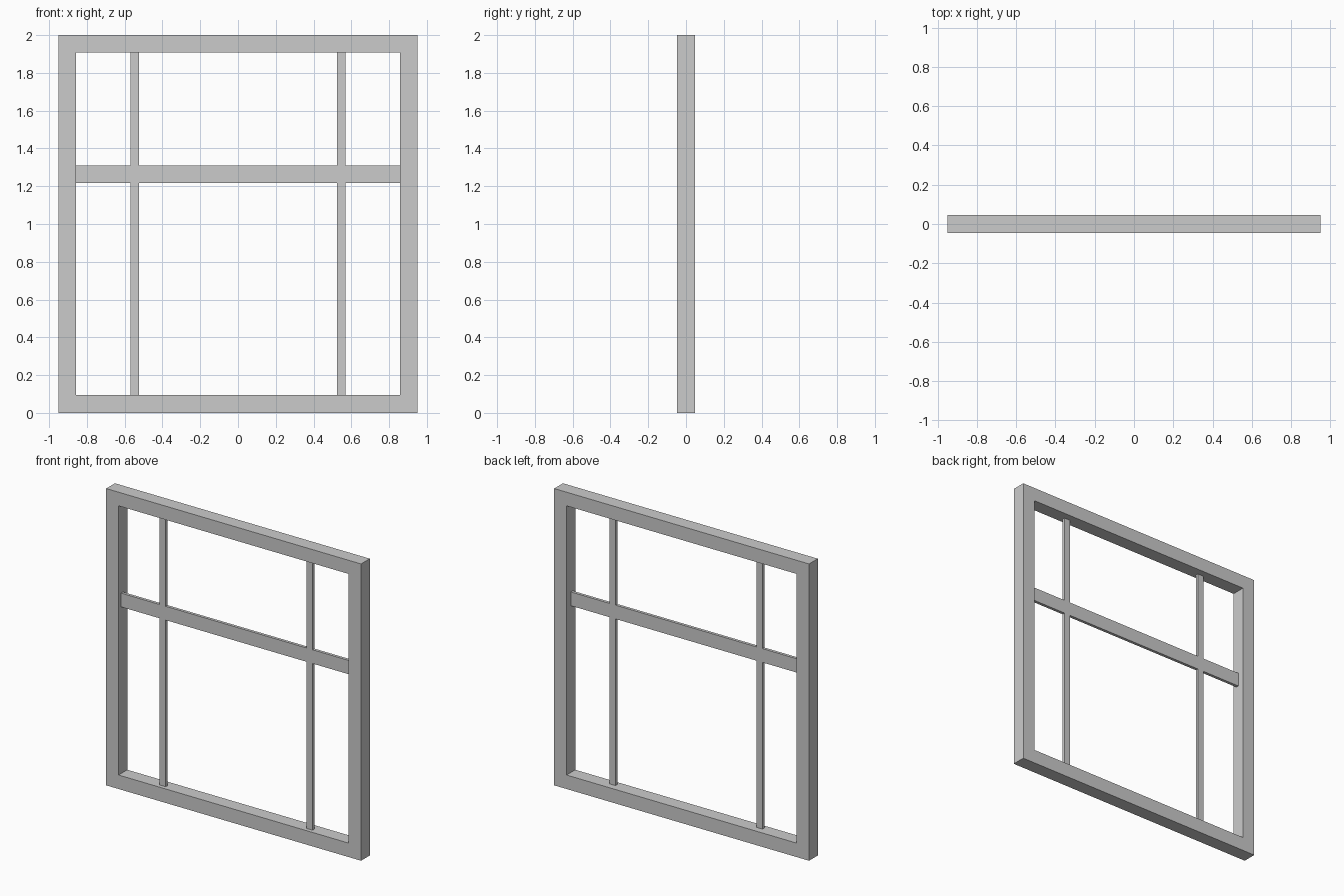
import bpy, bmesh

if "Cube" in bpy.data.objects:
    bpy.data.objects.remove(bpy.data.objects["Cube"])

W, H, D = 0.95, 2.0, 0.0465      # half width, height, half depth
B = 0.092                        # frame border
IN_X, Z0, Z1 = W - B, B + 0.002, H - B


def extrude_faces(name, polys, y0, y1):
    """Extrude flat (x, z) polygons from y0 to y1 as one solid."""
    bm = bmesh.new()
    for poly in polys:
        bm.faces.new([bm.verts.new((x, y0, z)) for x, z in poly])
    bmesh.ops.remove_doubles(bm, verts=bm.verts[:], dist=1e-5)
    ext = bmesh.ops.extrude_face_region(bm, geom=bm.faces[:], use_keep_orig=True)
    new = [g for g in ext["geom"] if isinstance(g, bmesh.types.BMVert)]
    bmesh.ops.translate(bm, verts=new, vec=(0, y1 - y0, 0))
    bmesh.ops.recalc_face_normals(bm, faces=bm.faces[:])
    mesh = bpy.data.meshes.new(name)
    bm.to_mesh(mesh)
    bm.free()
    obj = bpy.data.objects.new(name, mesh)
    bpy.context.collection.objects.link(obj)
    return obj


# Outer frame: four mitred sides around the opening
outer = [(-W, 0), (W, 0), (W, H), (-W, H)]
inner = [(-IN_X, Z0), (IN_X, Z0), (IN_X, Z1), (-IN_X, Z1)]
sides = [(outer[i], outer[(i + 1) % 4], inner[(i + 1) % 4], inner[i]) for i in range(4)]
extrude_faces("window_frame", sides, -D, D)

# Glazing bars: one flat crossing piece of a transom and two thin mullions
T0, T1 = 1.217, 1.31             # transom bottom and top
M0, M1 = 0.525, 0.57             # mullion inner and outer x
right_top = [(M0, T1), (M0, Z1), (M1, Z1), (M1, T1), (IN_X, T1)]
right_bottom = [(IN_X, T0), (M1, T0), (M1, Z0), (M0, Z0), (M0, T0)]
right = right_top + right_bottom
left = [(-x, z) for x, z in reversed(right)]
extrude_faces("glazing_bars", [right + left], -0.02, 0.0)
